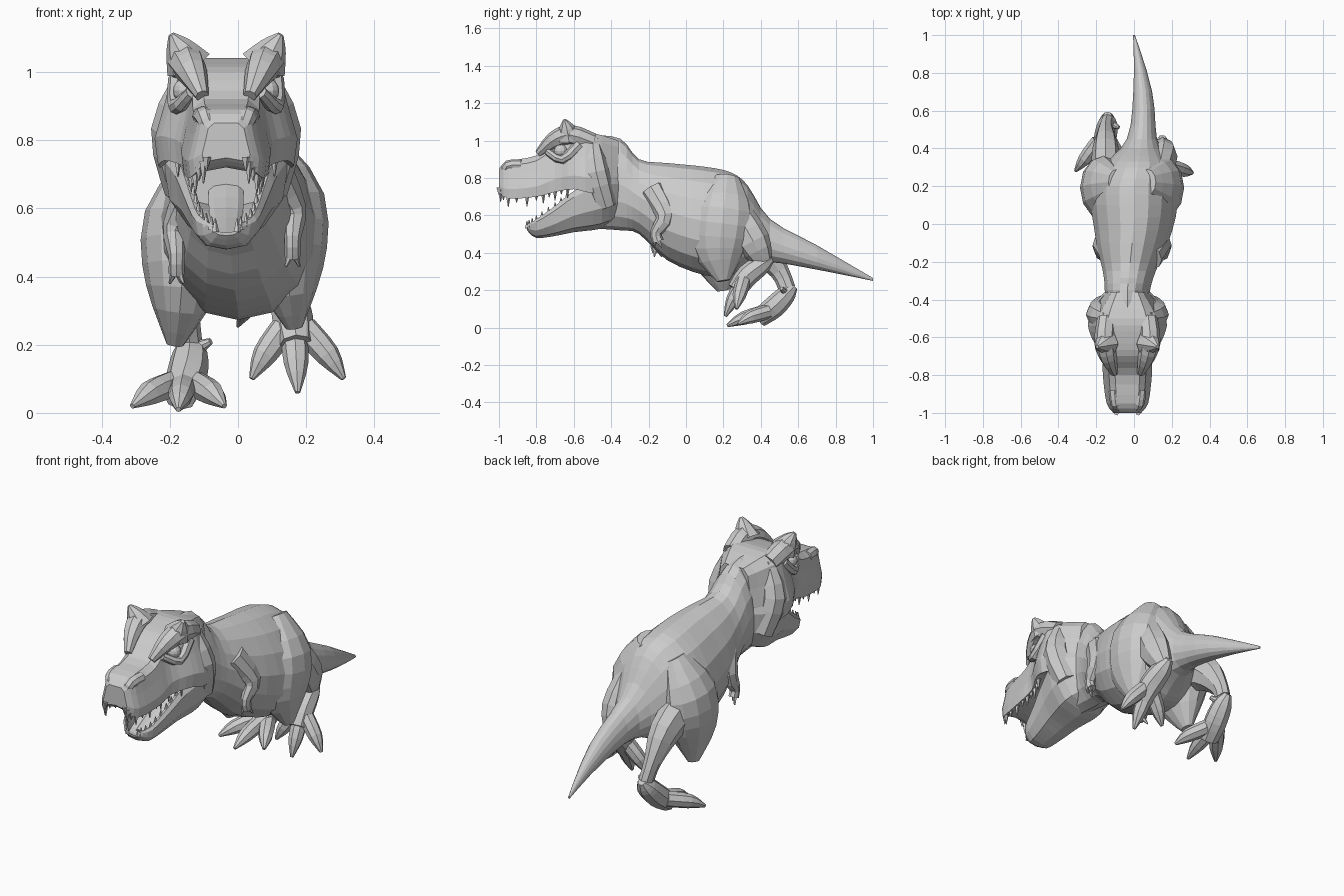
import bpy
import bmesh
import math
from mathutils import Vector

cube = bpy.data.objects.get("Cube")
if cube:
    bpy.data.objects.remove(cube, do_unlink=True)

shade = (0.6, 0.6, 0.6, 1)
grey = bpy.data.materials.new("plain_grey")
grey.use_nodes = True
grey.diffuse_color = shade
grey.node_tree.nodes["Principled BSDF"].inputs["Base Color"].default_value = shade


def smooth(rows, steps=3):
    """Fill in rows of numbers along a smooth curve through the given ones."""
    last = len(rows) - 1
    result = []
    for i in range(last):
        before, start = rows[max(i - 1, 0)], rows[i]
        end, after = rows[i + 1], rows[min(i + 2, last)]
        for step in range(steps):
            t = step / steps
            ease = t * t * (3 - 2 * t)
            leave, arrive = t * (1 - t) ** 2 / 2, t * t * (t - 1) / 2
            result.append([b + (c - b) * ease + (c - a) * leave + (d - b) * arrive
                           for a, b, c, d in zip(before, start, end, after)])
    return result + [list(rows[last])]


def loft(name, rings):
    """Skin equal rings of points and close both ends."""
    bm = bmesh.new()
    loops = [[bm.verts.new(point) for point in ring] for ring in rings]
    for a, b in zip(loops, loops[1:]):
        for i in range(len(a)):
            bm.faces.new((a[i - 1], a[i], b[i], b[i - 1]))
    caps = [bm.faces.new(loops[0]), bm.faces.new(loops[-1])]
    bmesh.ops.triangulate(bm, faces=caps)
    bmesh.ops.recalc_face_normals(bm, faces=bm.faces)
    mesh = bpy.data.meshes.new(name)
    bm.to_mesh(mesh)
    bm.free()
    mesh.materials.append(grey)
    bpy.context.collection.objects.link(bpy.data.objects.new(name, mesh))


def spine_x(y):
    """Sideways sway of the spine: the head to one side, the tail curling to the other."""
    if y < 0:
        return -0.035 * min(1, y / -0.35)
    return 0.05 * math.sin(math.pi * max(0, y - 0.2) / 0.8)


def slices(name, rows, profile):
    """Upright sections along the spine; each row is y, half width, top, bottom."""
    loft(name, [[(spine_x(y) + across * width, y, bottom + up * (top - bottom))
                 for across, up in profile]
                for y, width, top, bottom in smooth(rows)])


def tube(name, points, deep=1, side=1, shift=(0, 0, 0), sides=8):
    """Limb through points of x, y, z, radius; deep stretches it front to back."""
    points = smooth(points)
    centres = [Vector((side * x, y, z)) + Vector(shift) for x, y, z, radius in points]
    rings = []
    for i, centre in enumerate(centres):
        along = (centres[min(i + 1, len(centres) - 1)] - centres[max(i - 1, 0)]).normalized()
        across = (Vector((1, 0, 0)) - along * along.x).normalized()
        depth = along.cross(across) * deep
        angles = [math.tau * k / sides for k in range(sides)]
        rings.append([centre + points[i][3] * (across * math.cos(a) + depth * math.sin(a))
                      for a in angles])
    loft(name, rings)


def mirrored(half):
    """Complete a half profile that runs from the top centre to the bottom centre."""
    return half + [(-across, up) for across, up in reversed(half) if across > 0]


# Body and tail, with a pear-shaped section
angles = [math.tau * k / 16 for k in range(16)]
pear = [(math.cos(a) * (1 - math.sin(a) / 7), (math.sin(a) + 1) / 2) for a in angles]
slices("body_and_tail", [
    (1, .005, .265, .25), (.7, .05, .44, .31), (.45, .08, .58, .35),
    (.33, .17, .76, .32), (.24, .22, .83, .28), (.1, .23, .86, .28), (-.1, .19, .88, .36),
    (-.25, .14, .9, .5), (-.35, .12, 1.01, .52), (-.5, .11, 1.03, .53)], pear)

# Snout and skull, narrow on top and flaring to the cheeks
skull = [(-1, .07, .85, .73), (-.95, .11, .89, .69), (-.8, .13, .92, .7),
         (-.7, .135, 1, .725), (-.6, .19, 1.03, .74), (-.5, .205, 1.04, .72),
         (-.36, .11, 1, .74)]
slices("skull", skull, mirrored([(0, 1), (.5, 1), (.75, .87), (.85, .6), (1, .25), (.95, 0),
                                 (.7, .08), (0, .15)]))

# Lower jaw, an open trough
jaw = [(-.85, .04, .55, .52), (-.8, .09, .58, .48), (-.7, .12, .65, .49), (-.6, .15, .73, .51),
       (-.45, .19, .8, .53), (-.36, .12, .8, .58)]
slices("lower_jaw", jaw, mirrored([(0, .3), (.6, .4), (.75, .95), (.9, 1), (1, .85), (.9, .4),
                                   (.6, .1), (0, 0)]))

head = (spine_x(-1), 0, 0)
tube("tongue", [(0, -.78, .52, .03), (0, -.6, .59, .05), (0, -.46, .68, .05)], deep=.3, shift=head)

# Raised features of each side of the face
ridges = {
    "brow_ridge": [(.07, -.79, .93, .02), (.1, -.71, 1, .045), (.12, -.62, 1.03, .055),
                   (.11, -.5, .99, .05)],
    "brow_horn": [(.11, -.63, 1.02, .07), (.14, -.64, 1.075, .04), (.16, -.65, 1.11, .01)],
    "lower_eyelid": [(.1, -.74, .94, .02), (.145, -.66, .9, .025), (.14, -.57, .98, .03)],
    "cheek": [(.1, -.5, 1, .04), (.15, -.48, .83, .07), (.12, -.43, .65, .06)],
    "nostril": [(.04, -.97, .83, .025), (.06, -.95, .865, .03), (.07, -.88, .87, .03)],
}

for side, label in ((1, "left_"), (-1, "right_")):
    for feature, points in ridges.items():
        tube(label + feature, points, side=side, shift=head)

    # Eye
    bpy.ops.mesh.primitive_uv_sphere_add(segments=12, ring_count=8, radius=.036,
                                         location=(head[0] + side * .12, -.67, .945))
    bpy.context.object.name = label + "eye"
    bpy.context.object.data.materials.append(grey)

    # Teeth, every second upper one longer
    for i, (y, width, top, bottom) in enumerate(smooth(skull)):
        if y < -.6:
            x = width * .82
            tip = bottom - (.045 if i % 2 else .02)
            tube(label + "upper_tooth", [(x, y, bottom + .02, .014), (x, y, tip, .002)],
                 side=side, shift=head, sides=5)
    for y, width, top, bottom in smooth(jaw):
        if y < -.6:
            x = width * .8
            tube(label + "lower_tooth", [(x, y, top - .02, .012), (x, y, top + .02, .002)],
                 side=side, shift=head, sides=5)

    # Arm with two claws; the right one hangs lower
    drop = (-.01, 0, 0 if side > 0 else -.05)
    tube(label + "arm", [(.11, -.18, .74, .05), (.17, -.11, .6, .04), (.17, -.16, .51, .024),
                         (.17, -.15, .46, .024)], deep=1.3, side=side, shift=drop)
    for spread in (-.02, .02):
        tube(label + "finger_claw", [(.17, -.16, .48, .016), (.17 + spread, -.15 + spread, .43, .004)],
             side=side, shift=drop, sides=6)

    # Thigh, swelling out of the hip and narrowing to the knee
    tube(label + "thigh", [(.08, .22, .8, .05), (.15, .2, .62, .115), (.155, .18, .42, .105),
                           (.175, .2, .25, .025)], deep=1.4, side=side, shift=drop, sides=12)

# The left leg is lifted forward and the right one pushes off behind
legs = {
    "left_": (1, [(.14, .27, .62, .06), (.16, .36, .46, .07), (.15, .42, .34, .035)],
              [(.15, .46, .37, .02), (.15, .41, .34, .05), (.16, .33, .28, .06), (.17, .27, .2, .05)],
              Vector((.175, .21, .06)), .04),
    "right_": (-1, [(.15, .25, .5, .08), (.15, .4, .42, .07), (.15, .5, .3, .04), (.14, .54, .21, .035)],
               [(.14, .58, .22, .02), (.14, .54, .18, .05), (.15, .47, .11, .06), (.17, .39, .05, .05)],
               Vector((.175, .22, .01)), .01),
}
for label, (side, shin, foot, middle_tip, rise) in legs.items():
    tube(label + "shin", shin, deep=1.3, side=side)
    tube(label + "foot", foot, side=side)

    # Three spread toes, thickest past the knuckle and tapering to a claw
    root = Vector(foot[2][:3]).lerp(Vector(foot[3][:3]), .4)
    for spread in (-1, 0, 1):
        start = root + Vector((.03 * spread, 0, 0))
        tip = middle_tip + Vector((.135 * spread, .06 * abs(spread), rise * abs(spread)))
        knuckle = start.lerp(tip, .6) + Vector((0, 0, .01))
        tube(label + "toe", [(*start, .04), (*knuckle, .036), (*tip, .008)], side=side)

    # Dewclaw on the inner side of the foot
    inner = Vector(foot[1][:3])
    tube(label + "dewclaw", [(*inner, .03), (*(inner + Vector((-.06, -.03, .03))), .01)], side=side)
